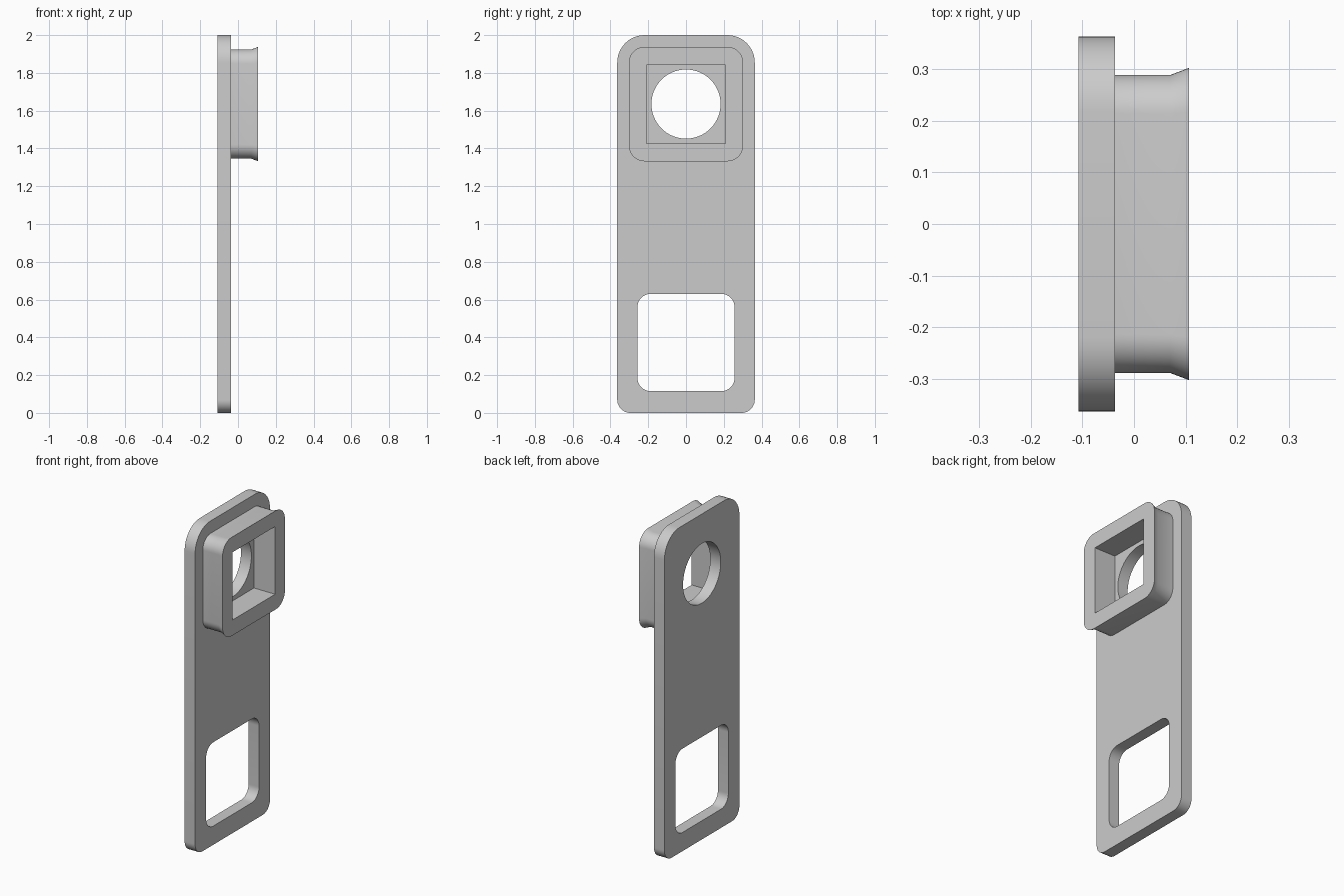
import bpy
import bmesh
from math import sin, cos, pi, radians

if "Cube" in bpy.data.objects:
    bpy.data.objects.remove(bpy.data.objects["Cube"], do_unlink=True)

# Single plain grey material
grey = bpy.data.materials.new("light_grey")
grey.use_nodes = True
grey.diffuse_color = (0.6, 0.6, 0.6, 1)
grey.node_tree.nodes["Principled BSDF"].inputs["Base Color"].default_value = (0.6, 0.6, 0.6, 1)

HOLE_Z = 1.635          # shared centre of the round hole and the collar
BACK, FACE, FLARE, RIM = -0.108, -0.037, 0.07, 0.107


def rounded(half, z0, z1, r_top, r_bottom, steps=12):
    """Rounded rectangle in (y, z), counter-clockwise from the top right."""
    corners = [(1, z1, r_top, 0), (-1, z1, r_top, 1),
               (-1, z0, r_bottom, 2), (1, z0, r_bottom, 3)]
    points = []
    for side, z, r, quarter in corners:
        cy = side * (half - r)
        cz = z - r if quarter < 2 else z + r
        for i in range(steps + 1 if r else 1):
            a = (quarter + i / steps) * pi / 2
            points.append((cy + r * cos(a), cz + r * sin(a)))
    return points


def centred(half, r):
    return rounded(half, HOLE_Z - half, HOLE_Z + half, r, r)


def circle(r, count=64):
    return [(r * cos(2 * pi * i / count), HOLE_Z + r * sin(2 * pi * i / count))
            for i in range(count)]


def build(name, walls):
    """Each wall is a list of (x, outline) sections; the two ends are capped."""
    bm = bmesh.new()
    caps = ([], [])
    for wall in walls:
        rings = [[bm.verts.new((x, y, z)) for y, z in outline] for x, outline in wall]
        n = len(rings[0])
        for a, b in zip(rings, rings[1:]):
            for i in range(n):
                j = (i + 1) % n
                bm.faces.new((a[i], a[j], b[j], b[i]))
        for cap, ring in zip(caps, (rings[0], rings[-1])):
            cap.extend(bm.edges.get((ring[i], ring[(i + 1) % n])) for i in range(n))
    for cap in caps:
        bmesh.ops.triangle_fill(bm, edges=cap, use_beauty=True, use_dissolve=False)
    bmesh.ops.recalc_face_normals(bm, faces=bm.faces)
    mesh = bpy.data.meshes.new(name)
    bm.to_mesh(mesh)
    bm.free()
    mesh.materials.append(grey)
    obj = bpy.data.objects.new(name, mesh)
    bpy.context.collection.objects.link(obj)
    bpy.ops.object.select_all(action='DESELECT')
    obj.select_set(True)
    bpy.context.view_layer.objects.active = obj
    bpy.ops.object.shade_smooth_by_angle(angle=radians(30))
    return obj


def straight(outline, x0, x1):
    return [(x0, outline), (x1, outline)]


# Long plate with a round hole and a rounded window
build("plate", [
    straight(rounded(0.364, 0, 2, 0.145, 0.07), BACK, FACE),
    straight(circle(0.183), BACK, FACE),
    straight(rounded(0.257, 0.115, 0.63, 0.07, 0.07), BACK, FACE),
])

# Square collar with a flared rim, seated slightly into the plate
seat = FACE - 0.005
build("collar", [
    [(seat, centred(0.289, 0.075)), (FLARE, centred(0.289, 0.075)),
     (RIM, centred(0.303, 0.085))],
    straight(centred(0.208, 0), seat, RIM),
])
